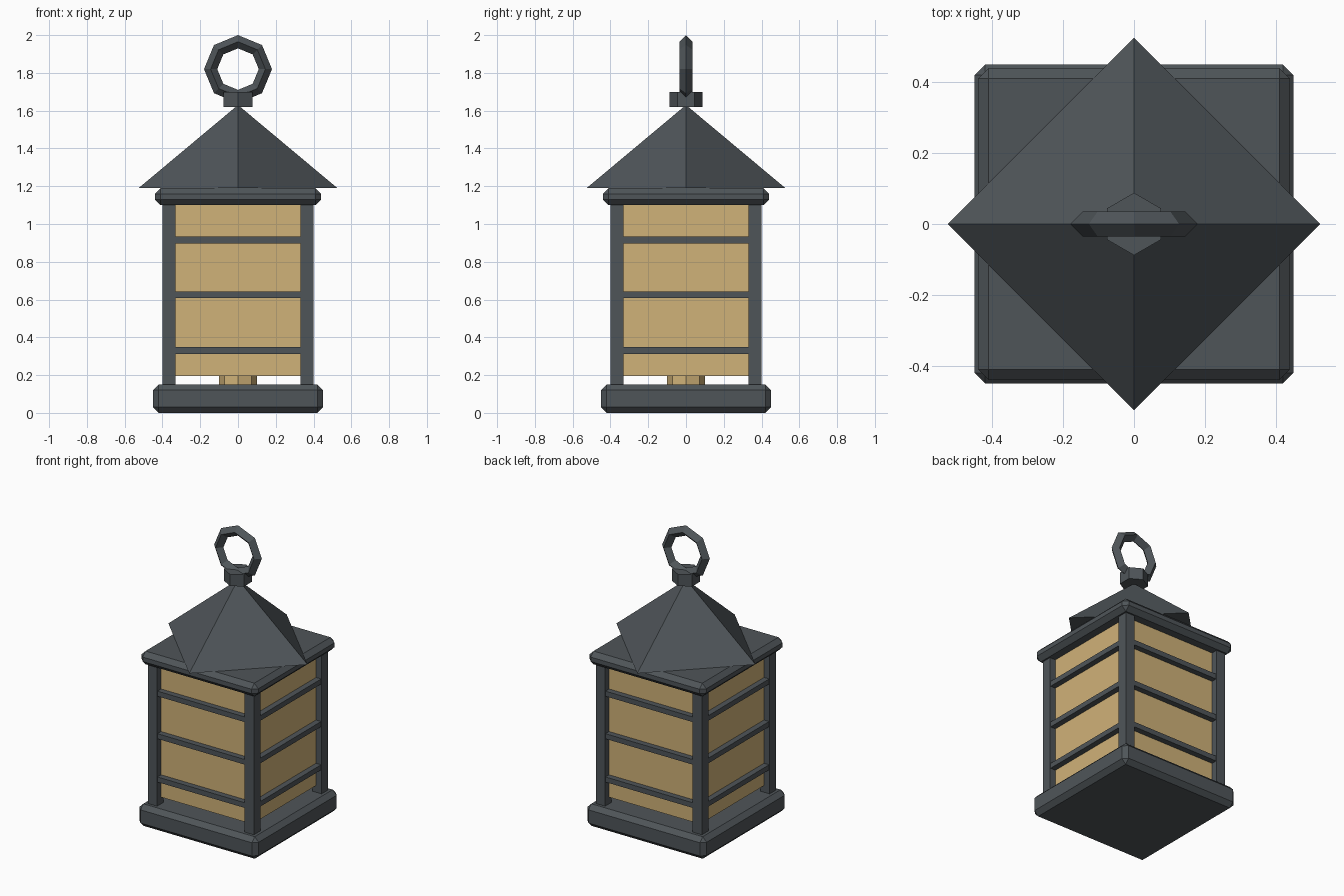
import bpy
import math
from mathutils import Matrix

if "Cube" in bpy.data.objects:
    bpy.data.objects.remove(bpy.data.objects["Cube"])


def material(name, rgb):
    m = bpy.data.materials.new(name)
    lin = [((c / 255 + 0.055) / 1.055) ** 2.4 for c in rgb]
    m.diffuse_color = (*lin, 1)
    m.use_nodes = True
    m.node_tree.nodes["Principled BSDF"].inputs["Base Color"].default_value = m.diffuse_color
    return m


iron = material("dark iron", (79, 85, 89))
amber = material("amber glass", (208, 178, 120))


def finish(name, mat):
    ob = bpy.context.object
    ob.name = name
    ob.data.materials.clear()
    ob.data.materials.append(mat)
    return ob


def box(name, lo, hi, mat, bevel=0):
    bpy.ops.mesh.primitive_cube_add(size=1)
    ob = finish(name, mat)
    size = [b - a for a, b in zip(lo, hi)]
    mid = [(a + b) / 2 for a, b in zip(lo, hi)]
    ob.data.transform(Matrix.Translation(mid) @ Matrix.Diagonal((*size, 1)))
    if bevel:
        mod = ob.modifiers.new("bevel", 'BEVEL')
        mod.width = bevel
        mod.segments = 1
    return ob


def cone(name, sides, r1, r2, z0, z1, mat):
    bpy.ops.mesh.primitive_cone_add(vertices=sides, radius1=r1, radius2=r2,
                                    depth=z1 - z0, location=(0, 0, (z0 + z1) / 2))
    return finish(name, mat)


# Bevelled base and top plate
box("base", (-.45, -.45, 0), (.45, .45, .15), iron, .03)
box("top_plate", (-.44, -.44, 1.10), (.44, .44, 1.19), iron, .03)

# Each side: one corner post, one glass pane, three cross bars
for i, side in enumerate(("front", "right", "back", "left")):
    turn = Matrix.Rotation(i * math.pi / 2, 4, 'Z')
    parts = [
        box(side + "_post", (.33, -.40, .14), (.40, -.33, 1.11), iron),
        box(side + "_pane", (-.335, -.357, .195), (.335, -.343, 1.105), amber),
    ]
    for z in (.33, .625, .915):
        parts.append(box(side + "_bar", (-.335, -.396, z - .0175),
                         (.335, -.354, z + .0175), iron))
    for ob in parts:
        ob.data.transform(turn)

# Candle inside
cone("candle", 8, .10, .10, .15, .55, amber)

# Pyramid roof turned 45 degrees, with hexagonal collar
cone("roof", 4, .525, 0, 1.191, 1.63, iron)
cone("collar", 6, .088, .088, 1.62, 1.70, iron)

# Hanging ring
bpy.ops.mesh.primitive_torus_add(major_segments=8, minor_segments=4,
                                 major_radius=.145, minor_radius=.035,
                                 location=(0, 0, 1.82),
                                 rotation=(math.pi / 2, 0, 0))
finish("hanging_ring", iron)
